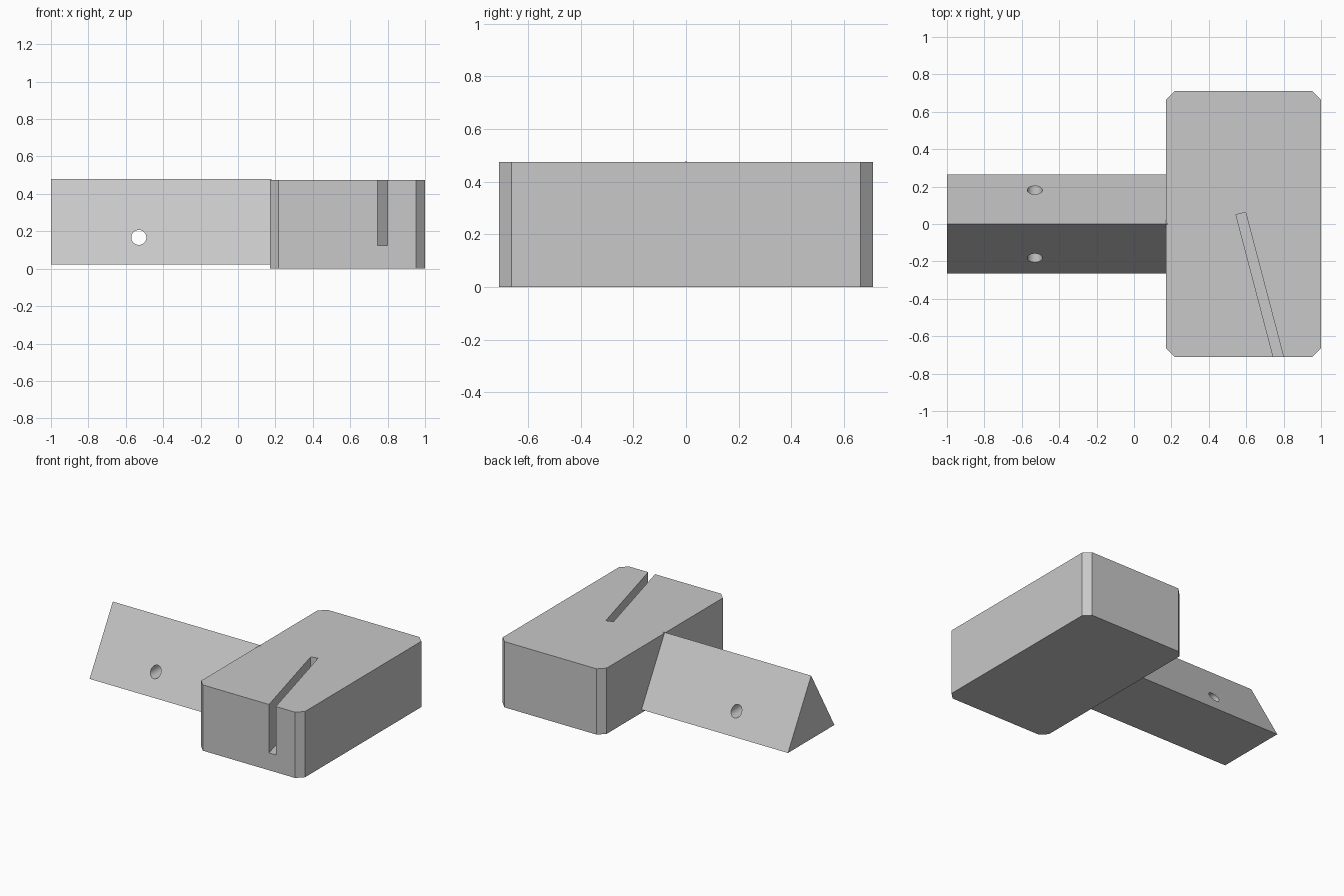
import bpy, bmesh, math
from mathutils import Matrix, Vector

if "Cube" in bpy.data.objects:
    bpy.data.objects.remove(bpy.data.objects["Cube"], do_unlink=True)

# Single plain grey
grey = bpy.data.materials.new("plain_grey")
grey.use_nodes = True
grey.diffuse_color = (0.58, 0.58, 0.58, 1)
grey.node_tree.nodes["Principled BSDF"].inputs["Base Color"].default_value = grey.diffuse_color


def extrude(name, profile, direction):
    """Solid made by sweeping a closed profile along a direction."""
    bm = bmesh.new()
    face = bm.faces.new([bm.verts.new(p) for p in profile])
    swept = bmesh.ops.extrude_face_region(bm, geom=[face], use_keep_orig=True)
    verts = [g for g in swept["geom"] if isinstance(g, bmesh.types.BMVert)]
    bmesh.ops.translate(bm, verts=verts, vec=Vector(direction))
    bmesh.ops.recalc_face_normals(bm, faces=bm.faces)
    return finish(name, bm)


def finish(name, bm):
    mesh = bpy.data.meshes.new(name)
    bm.to_mesh(mesh)
    bm.free()
    mesh.materials.append(grey)
    obj = bpy.data.objects.new(name, mesh)
    bpy.context.collection.objects.link(obj)
    return obj


def activate(obj):
    bpy.ops.object.select_all(action='DESELECT')
    obj.select_set(True)
    bpy.context.view_layer.objects.active = obj


def cut(obj, cutter):
    cutter.hide_render = True
    mod = obj.modifiers.new("cut", 'BOOLEAN')
    mod.operation = 'DIFFERENCE'
    mod.solver = 'EXACT'
    mod.object = cutter
    activate(obj)
    bpy.ops.object.modifier_apply(modifier=mod.name)
    bpy.data.objects.remove(cutter, do_unlink=True)


# Block with chamfered upright corners
x0, x1, half, c, top = 0.17, 1.0, 0.71, 0.047, 0.475
outline = [(x0 + c, -half, 0), (x1 - c, -half, 0), (x1, -half + c, 0), (x1, half - c, 0),
           (x1 - c, half, 0), (x0 + c, half, 0), (x0, half - c, 0), (x0, -half + c, 0)]
block = extrude("block", outline, (0, 0, top))

# Slanted slot, open at the top and the front
width, length, floor_z = 0.053, 1.0, 0.125
slot_profile = [(-width / 2, 0, 0), (width / 2, 0, 0),
                (width / 2, -length, 0), (-width / 2, -length, 0)]
slot = extrude("slot_cutter", slot_profile, (0, 0, 0.5))
slot.data.transform(Matrix.Translation((0.571, 0.056, floor_z))
                    @ Matrix.Rotation(math.radians(14.7), 4, 'Z'))
cut(block, slot)

# Triangular bar running out of the block
bar = extrude("triangular_bar",
              [(-1, -0.265, 0.023), (-1, 0.265, 0.023), (-1, 0, 0.48)],
              (1.18, 0, 0))

# Round hole through the bar
bm = bmesh.new()
bmesh.ops.create_cone(bm, cap_ends=True, segments=40, radius1=0.04, radius2=0.04, depth=1,
                      matrix=Matrix.Translation((-0.53, 0, 0.167))
                      @ Matrix.Rotation(math.pi / 2, 4, 'X'))
cut(bar, finish("hole_cutter", bm))
activate(bar)
bpy.ops.object.shade_smooth_by_angle(angle=math.radians(30))
